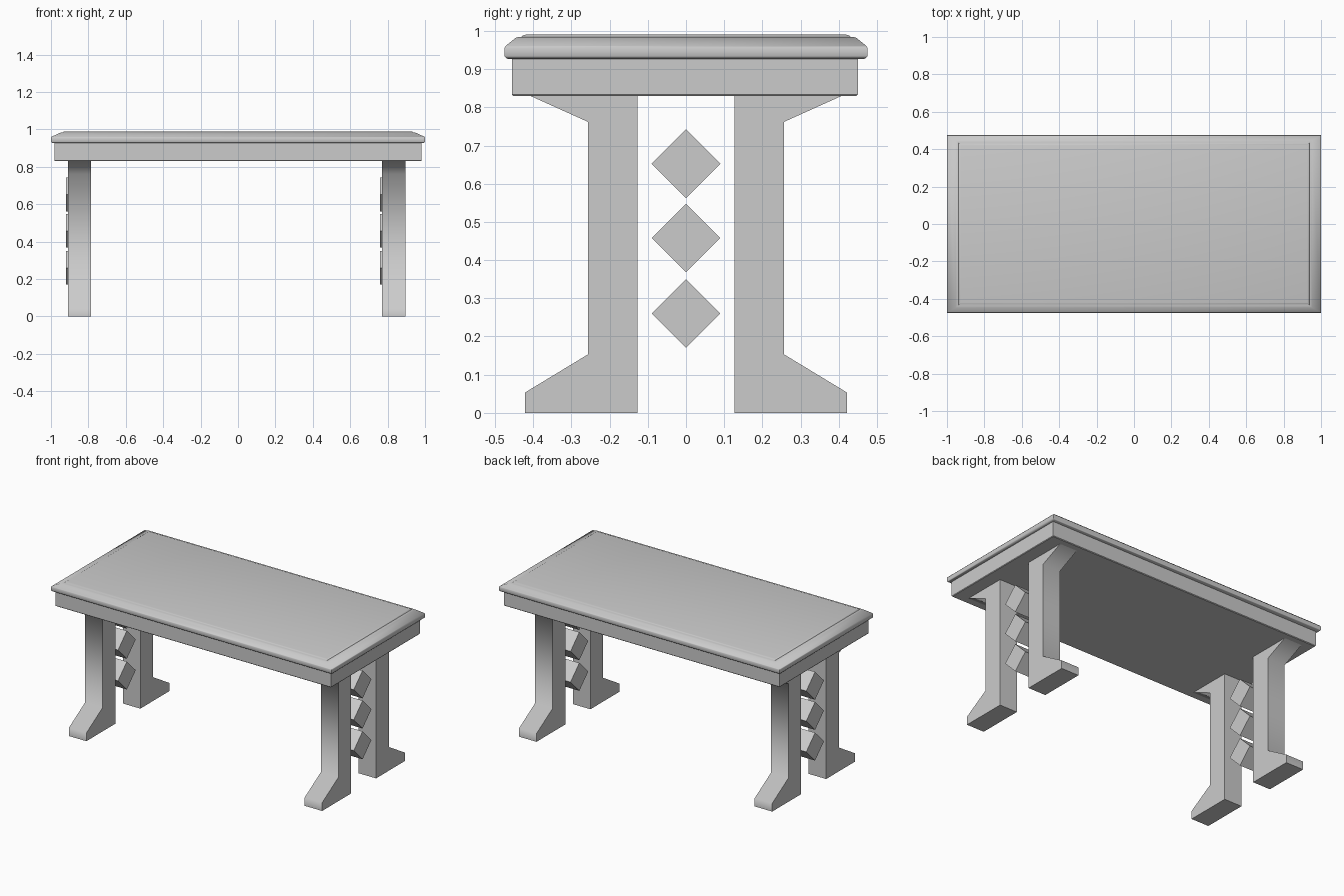
import bpy, bmesh, math

if "Cube" in bpy.data.objects:
    bpy.data.objects.remove(bpy.data.objects["Cube"])


def make_object(name, bm):
    bmesh.ops.recalc_face_normals(bm, faces=bm.faces)
    me = bpy.data.meshes.new(name)
    bm.to_mesh(me)
    bm.free()
    ob = bpy.data.objects.new(name, me)
    bpy.context.collection.objects.link(ob)
    return ob


def loft_rects(name, rows, y0=0.0):
    """Stack rectangles (half x, half y, z) and skin them."""
    bm = bmesh.new()
    rings = [[bm.verts.new((sx * hx, y0 + sy * hy, z))
              for sx, sy in ((-1, -1), (1, -1), (1, 1), (-1, 1))]
             for hx, hy, z in rows]
    for a, b in zip(rings, rings[1:]):
        for i in range(4):
            j = (i + 1) % 4
            bm.faces.new((a[i], a[j], b[j], b[i]))
    bm.faces.new(rings[0][::-1])
    bm.faces.new(rings[-1])
    return make_object(name, bm)


def extrude_x(name, profile, x0, x1):
    """Extrude a (y, z) outline along x."""
    bm = bmesh.new()
    face = bm.faces.new([bm.verts.new((x0, y, z)) for y, z in profile])
    res = bmesh.ops.extrude_face_region(bm, geom=[face])
    moved = [v for v in res["geom"] if isinstance(v, bmesh.types.BMVert)]
    bmesh.ops.translate(bm, verts=moved, vec=(x1 - x0, 0, 0))
    return make_object(name, bm)


def smooth(ob, degrees):
    bpy.ops.object.select_all(action='DESELECT')
    ob.select_set(True)
    bpy.context.view_layer.objects.active = ob
    bpy.ops.object.shade_smooth_by_angle(angle=math.radians(degrees))


# Tabletop with rounded, chamfered moulding and raised centre panel
top = loft_rects("tabletop", [
    (0.990, 0.467, 0.927), (0.996, 0.471, 0.929), (1.0, 0.475, 0.934),
    (1.0, 0.475, 0.956), (0.997, 0.472, 0.961), (0.953, 0.447, 0.981),
    (0.944, 0.440, 0.984), (0.937, 0.432, 0.984), (0.934, 0.427, 0.988),
    (0.928, 0.420, 0.990)])
smooth(top, 50)

# Apron block with eased lower edge
loft_rects("apron", [(0.979, 0.449, 0.83), (0.982, 0.453, 0.834),
                     (0.982, 0.453, 0.93)], -0.003)

# Legs with flared foot and top bracket, diamonds between each pair
leg = [(0.127, 0), (0.422, 0), (0.422, 0.053), (0.257, 0.153),
       (0.257, 0.762), (0.408, 0.83), (0.127, 0.83)]
R = 0.09
for side, x in (("left", -0.91), ("right", 0.77)):
    for place, s in (("front", -1), ("back", 1)):
        ob = extrude_x(f"{side}_{place}_leg", [(s * y, z) for y, z in leg],
                       x, x + 0.125)
        smooth(ob, 70)
        # keep the toe edge crisp
        sharp = ob.data.attributes["sharp_edge"].data
        for e in ob.data.edges:
            if all(abs(ob.data.vertices[i].co.z - 0.053) < 1e-3 for i in e.vertices):
                sharp[e.index].value = True
    for i, z in enumerate((0.26, 0.458, 0.652)):
        extrude_x(f"{side}_diamond_{i + 1}",
                  [(0, z - R), (R, z), (0, z + R), (-R, z)],
                  x - 0.01, x + 0.118)
